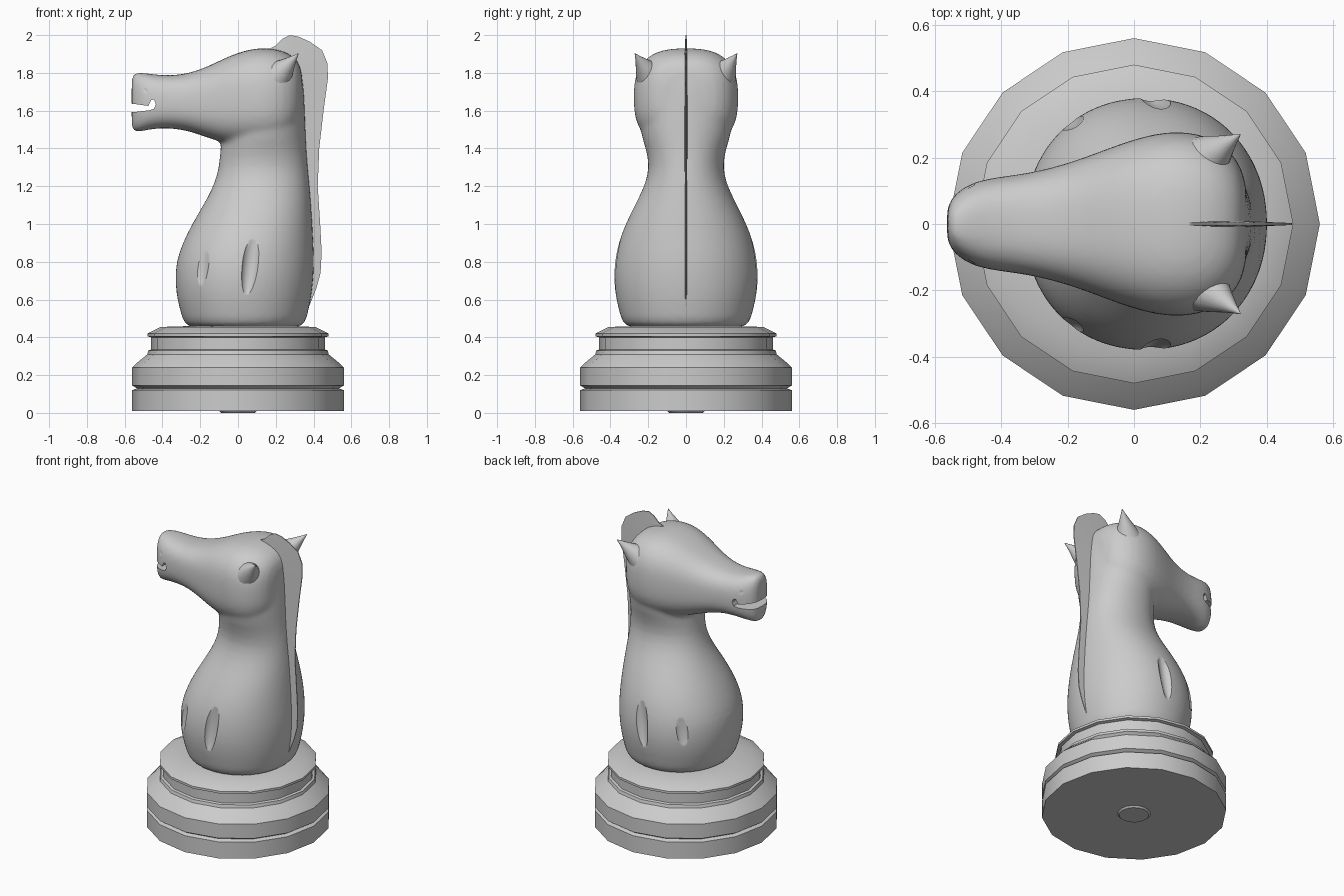
import bpy, bmesh, math
from mathutils import Matrix, Vector

if "Cube" in bpy.data.objects:
    bpy.data.objects.remove(bpy.data.objects["Cube"])


def add_object(name, bm, smooth=True, angle=35):
    bmesh.ops.recalc_face_normals(bm, faces=bm.faces)
    me = bpy.data.meshes.new(name)
    bm.to_mesh(me)
    bm.free()
    ob = bpy.data.objects.new(name, me)
    bpy.context.collection.objects.link(ob)
    if smooth:
        smooth_by_angle(ob, angle)
    return ob


def activate(ob):
    bpy.ops.object.select_all(action='DESELECT')
    ob.select_set(True)
    bpy.context.view_layer.objects.active = ob


def smooth_by_angle(ob, angle):
    activate(ob)
    bpy.ops.object.shade_smooth_by_angle(angle=math.radians(angle))


def loft(bm, rings):
    """Skin a list of equal-length rings and cap both ends."""
    vs = [[bm.verts.new(p) for p in r] for r in rings]
    n = len(vs[0])
    for a, b in zip(vs, vs[1:]):
        for i in range(n):
            j = (i + 1) % n
            bm.faces.new((a[i], a[j], b[j], b[i]))
    bm.faces.new(vs[0][::-1])
    bm.faces.new(vs[-1])


def oval(n, power):
    """Unit superellipse."""
    pts = []
    for i in range(n):
        t = 2 * math.pi * i / n
        c, s = math.cos(t), math.sin(t)
        pts.append((math.copysign(abs(c) ** (2 / power), c),
                    math.copysign(abs(s) ** (2 / power), s)))
    return pts


# Turned base, 16 sides: (radius, z)
base_profile = [(.09, 0), (.10, .01), (.56, .01), (.56, .12), (.535, .13), (.56, .145),
                (.56, .24), (.535, .265), (.48, .31), (.475, .33), (.46, .335),
                (.46, .40), (.48, .405), (.48, .42), (.41, .455), (.25, .46)]
bm = bmesh.new()
loft(bm, [[(r * x, r * y, z) for x, y in oval(16, 2)] for r, z in base_profile])
add_object("base", bm, angle=30)

# Neck and chest: (z, front x, back x, half width)
neck = [(.43, -.275, .345, .325), (.50, -.295, .365, .345), (.60, -.325, .388, .372),
        (.70, -.335, .40, .385), (.80, -.33, .405, .38), (.90, -.295, .40, .36),
        (1.0, -.245, .395, .322), (1.1, -.185, .388, .272), (1.2, -.13, .38, .22),
        (1.3, -.10, .37, .193), (1.4, -.095, .362, .212), (1.5, -.08, .358, .25),
        (1.65, -.03, .352, .25), (1.78, .02, .345, .245), (1.86, .06, .315, .21)]
bm = bmesh.new()
loft(bm, [[((a + b) / 2 + (b - a) / 2 * x, w * y, z) for x, y in oval(32, 2.1)]
          for z, a, b, w in neck])

# Head: (x, bottom z, top z, half width)
head = [(-.565, 1.50, 1.785, .05), (-.55, 1.485, 1.80, .08), (-.51, 1.49, 1.803, .115),
        (-.45, 1.505, 1.792, .138), (-.35, 1.508, 1.785, .148), (-.25, 1.49, 1.80, .168),
        (-.15, 1.452, 1.838, .20), (-.05, 1.42, 1.89, .24), (.06, 1.405, 1.928, .275),
        (.15, 1.405, 1.935, .282), (.24, 1.42, 1.92, .262), (.31, 1.48, 1.88, .205),
        (.345, 1.56, 1.81, .12)]
loft(bm, [[(x, w * u, (lo + hi) / 2 + (hi - lo) / 2 * v) for u, v in oval(32, 2.7)]
          for x, lo, hi, w in head])
horse = add_object("horse_body", bm, smooth=False)

# Fuse neck and head into one smooth skin
sub = horse.modifiers.new("round", 'SUBSURF')
sub.levels = sub.render_levels = 1
rem = horse.modifiers.new("fuse", 'REMESH')
rem.mode = 'VOXEL'
rem.voxel_size = .014
smo = horse.modifiers.new("soften", 'SMOOTH')
smo.factor = .5
smo.iterations = 8

# Cutter: mouth slot through both cheeks
mouth = [(-.65, 1.645), (-.545, 1.635), (-.475, 1.625), (-.46, 1.655), (-.445, 1.66),
         (-.435, 1.635), (-.445, 1.61), (-.47, 1.602), (-.545, 1.593), (-.65, 1.59)]
bm = bmesh.new()
loft(bm, [[(x, y, z) for x, z in mouth] for y in (-.3, .3)])
cutters = [add_object("mouth_cutter", bm, smooth=False)]

# Cutters: shoulder grooves, shallow chest hollows and nostrils on both sides
hollows = [("shoulder", (.075, .395, .86), (.05, .05, .27), 7, 0),
           ("chest", (-.20, .335, .84), (.055, .05, .22), 6, 32),
           ("nostril", (-.505, .138, 1.715), (.045, .03, .028), 40, 20)]
for name, pos, size, tilt, turn in hollows:
    bm = bmesh.new()
    for s in (-1, 1):
        m = (Matrix.Translation((pos[0], s * pos[1], pos[2]))
             @ Matrix.Rotation(math.radians(s * turn), 4, 'Z')
             @ Matrix.Rotation(math.radians(tilt), 4, 'Y')
             @ Matrix.Diagonal((*size, 1)))
        bmesh.ops.create_uvsphere(bm, u_segments=24, v_segments=16, radius=1, matrix=m)
    cutters.append(add_object(name + "_cutter", bm, smooth=False))

for c in cutters:
    c.hide_render = True
    mod = horse.modifiers.new(c.name, 'BOOLEAN')
    mod.operation = 'DIFFERENCE'
    mod.solver = 'EXACT'
    mod.object = c
activate(horse)
for name in [m.name for m in horse.modifiers]:
    bpy.ops.object.modifier_apply(modifier=name)
for c in cutters:
    bpy.data.objects.remove(c)
smooth_by_angle(horse, 40)

# Ears: curved horns swept from the skull to the tip, mirrored
for side, s in (("left", -1), ("right", 1)):
    start, tip = Vector((.21, s * .19, 1.785)), Vector((.32, s * .27, 1.902))
    axis = (tip - start).normalized()
    u = axis.orthogonal().normalized()
    v = axis.cross(u)
    bm = bmesh.new()
    loft(bm, [[start.lerp(tip, t) + r * (u * x + v * y) for x, y in oval(16, 2)]
              for t, r in ((0, .08), (.3, .058), (.55, .036), (.8, .016), (1, .002))])
    add_object(side + "_ear", bm, angle=60)

# Mane: thin blade, (outer x, outer z, inner x, inner z)
mane = [(.375, .56, .30, .56), (.415, .66, .30, .66), (.437, .74, .30, .75),
        (.443, .85, .30, .85), (.435, 1.0, .30, 1.0), (.422, 1.2, .30, 1.2),
        (.43, 1.4, .29, 1.4), (.453, 1.6, .29, 1.6), (.476, 1.77, .28, 1.7),
        (.474, 1.85, .27, 1.75), (.445, 1.92, .26, 1.78), (.38, 1.965, .24, 1.8),
        (.32, 1.992, .22, 1.82), (.275, 2.0, .2, 1.83), (.235, 1.98, .19, 1.84),
        (.20, 1.945, .18, 1.85), (.15, 1.92, .15, 1.87)]
bm = bmesh.new()
loft(bm, [[(a, -.003, b), (a, .003, b), (c, .011, d), (c, -.011, d)]
          for a, b, c, d in mane])
add_object("mane", bm, angle=40)
